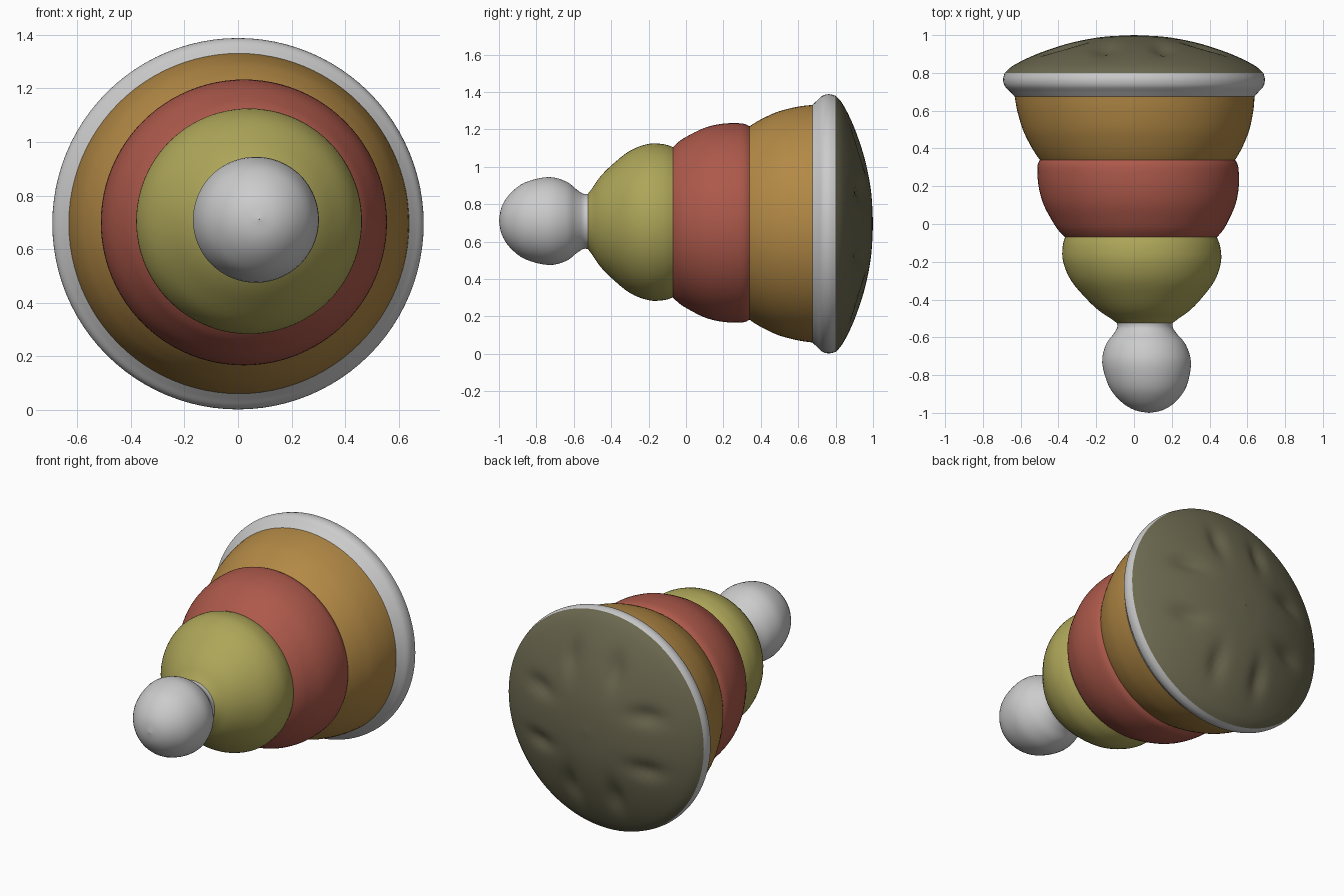
import bpy, math

if "Cube" in bpy.data.objects:
    bpy.data.objects.remove(bpy.data.objects["Cube"])

SEG = 96   # points around each ring
SUB = 4    # smoothing steps between profile points


def material(name, rgb):
    m = bpy.data.materials.new(name)
    m.diffuse_color = (*rgb, 1)
    m.use_nodes = True
    m.node_tree.nodes["Principled BSDF"].inputs["Base Color"].default_value = m.diffuse_color
    return m


def smooth_profile(pts):
    """Catmull-Rom through (y, radius) points."""
    out = []
    for i in range(len(pts) - 1):
        p = [pts[max(i - 1, 0)], pts[i], pts[i + 1], pts[min(i + 2, len(pts) - 1)]]
        for s in range(SUB):
            t = s / SUB
            out.append(tuple(0.5 * (2 * b + (c - a) * t + (2 * a - 5 * b + 4 * c - d) * t * t
                                    + (3 * b - a - 3 * c + d) * t ** 3)
                             for a, b, c, d in zip(*p)))
    return out + [pts[-1]]


# shallow dents on the base, in mirrored pairs on all four sides
DENTS = [(sx * x, sz * z, wx, wz) for x, z, wx, wz in ((0.15, 0.40, 0.05, 0.10), (0.37, 0.17, 0.10, 0.05))
         for sx in (-1, 1) for sz in (-1, 1)]


def dent(x, z):
    return 0.028 * sum(math.exp(-((x - a) / wx) ** 2 - ((z - b) / wz) ** 2)
                       for a, b, wx, wz in DENTS)


def tier(name, profile, mat=None, dented=False):
    """Round shell along y whose axis drifts slightly toward the tip."""
    verts, faces = [], []
    rings = smooth_profile(profile)
    for y, r in rings:
        drift = max(0.75 - y, 0)
        cx, cz = 0.045 * drift, 0.695 + 0.01 * drift
        for k in range(SEG):
            a = 2 * math.pi * k / SEG
            dx, dz = max(r, 0.001) * math.cos(a), max(r, 0.001) * math.sin(a)
            verts.append((cx + dx, y - (dent(dx, dz) if dented else 0), cz + dz))
    for i in range(len(rings) - 1):
        for k in range(SEG):
            n = (k + 1) % SEG
            faces.append((i * SEG + k, i * SEG + n, (i + 1) * SEG + n, (i + 1) * SEG + k))
    me = bpy.data.meshes.new(name)
    me.from_pydata(verts, [], [f[::-1] for f in faces])
    me.polygons.foreach_set("use_smooth", [True] * len(me.polygons))
    if mat:
        me.materials.append(mat)
    ob = bpy.data.objects.new(name, me)
    bpy.context.collection.objects.link(ob)
    return ob


yellow = material("yellow", (0.42, 0.38, 0.10))
red = material("red", (0.42, 0.10, 0.07))
orange = material("orange", (0.45, 0.25, 0.06))
olive = material("olive", (0.15, 0.14, 0.08))

# tip ball down to the neck
tier("tip_ball", [(-1, 0), (-0.985, 0.075), (-0.94, 0.145), (-0.86, 0.205), (-0.735, 0.235),
                  (-0.64, 0.212), (-0.585, 0.17), (-0.55, 0.148), (-0.525, 0.147)])
# stacked rings, growing toward the base
tier("small_ring", [(-0.525, 0.147), (-0.5, 0.18), (-0.46, 0.238), (-0.4, 0.30), (-0.3, 0.38),
                    (-0.2, 0.418), (-0.12, 0.417), (-0.07, 0.402)], yellow)
tier("middle_ring", [(-0.07, 0.402), (-0.04, 0.43), (0, 0.457), (0.1, 0.507), (0.2, 0.53),
                     (0.3, 0.532), (0.34, 0.517)], red)
tier("large_ring", [(0.34, 0.517), (0.37, 0.537), (0.42, 0.565), (0.5, 0.60), (0.6, 0.625),
                    (0.675, 0.635)], orange)
# pale lip and domed base
tier("base_lip", [(0.675, 0.635), (0.70, 0.658), (0.73, 0.685), (0.765, 0.693), (0.80, 0.685)])
tier("base_cap", [(0.80, 0.685), (0.835, 0.645), (0.88, 0.56), (0.92, 0.46), (0.96, 0.33),
                  (0.99, 0.17), (1.0, 0)], olive, dented=True)
